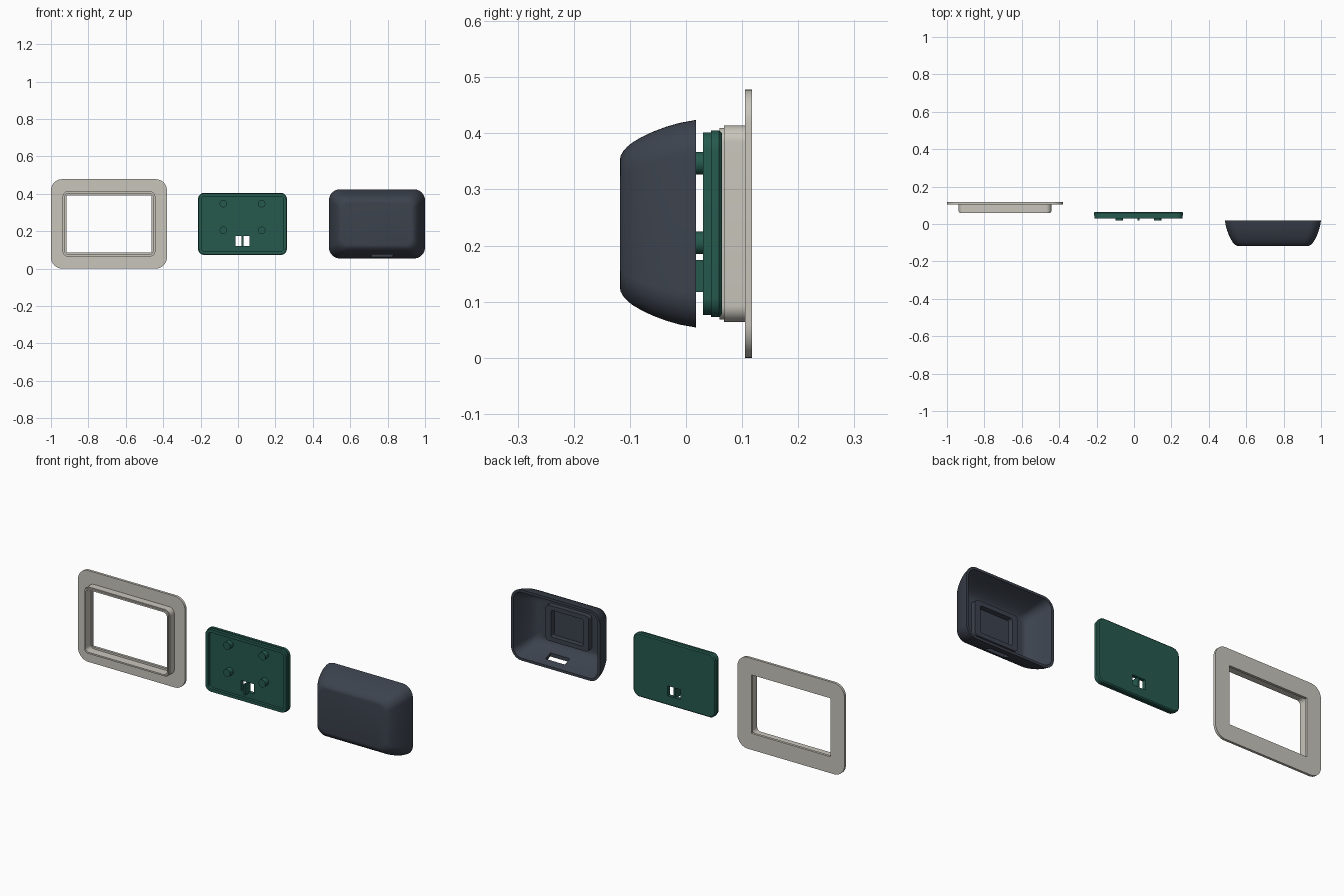
import bpy, bmesh, math

if "Cube" in bpy.data.objects:
    bpy.data.objects.remove(bpy.data.objects["Cube"])

ZC = 0.239  # shared centre height


def material(name, rgb):
    m = bpy.data.materials.new(name)
    m.diffuse_color = (*rgb, 1)
    m.use_nodes = True
    m.node_tree.nodes["Principled BSDF"].inputs["Base Color"].default_value = m.diffuse_color
    return m


def new_object(name, bm, mat=None):
    bmesh.ops.recalc_face_normals(bm, faces=bm.faces)
    me = bpy.data.meshes.new(name)
    bm.to_mesh(me)
    bm.free()
    ob = bpy.data.objects.new(name, me)
    bpy.context.collection.objects.link(ob)
    if mat:
        me.materials.append(mat)
    return ob


def loft(name, xc, rings, mat, closed=False, seg=10):
    """Skin rounded rectangles (y, half width, half height, corner radius)."""
    bm = bmesh.new()
    loops = []
    for y, hx, hz, r in rings:
        loop = []
        for q, (sx, sz) in enumerate([(1, 1), (-1, 1), (-1, -1), (1, -1)]):
            for i in range(seg + 1):
                a = math.pi / 2 * (q + i / seg)
                loop.append(bm.verts.new((xc + sx * (hx - r) + r * math.cos(a), y,
                                          ZC + sz * (hz - r) + r * math.sin(a))))
        loops.append(loop)
    pairs = list(zip(loops, loops[1:]))
    if closed:
        pairs.append((loops[-1], loops[0]))
    else:
        bm.faces.new(loops[0])
        bm.faces.new(loops[-1])
    for a, b in pairs:
        n = len(a)
        for i in range(n):
            j = (i + 1) % n
            bm.faces.new((a[i], a[j], b[j], b[i]))
    return new_object(name, bm, mat)


def cylinder(name, x, z, r, y0, y1, mat=None):
    bm = bmesh.new()
    bmesh.ops.create_cone(bm, cap_ends=True, segments=32, radius1=r, radius2=r, depth=y1 - y0)
    for v in bm.verts:
        v.co = (x + v.co.x, (y0 + y1) / 2 + v.co.z, z + v.co.y)
    return new_object(name, bm, mat)


def box(name, x0, x1, y0, y1, z0, z1, mat=None):
    bm = bmesh.new()
    bmesh.ops.create_cube(bm, size=1)
    for v in bm.verts:
        v.co = ((x0 + x1) / 2 + v.co.x * (x1 - x0), (y0 + y1) / 2 + v.co.y * (y1 - y0),
                (z0 + z1) / 2 + v.co.z * (z1 - z0))
    return new_object(name, bm, mat)


def cut(ob, cutter):
    cutter.hide_render = True
    mod = ob.modifiers.new("cut", 'BOOLEAN')
    mod.operation, mod.solver, mod.object = 'DIFFERENCE', 'EXACT', cutter
    bpy.context.view_layer.objects.active = ob
    bpy.ops.object.modifier_apply(modifier=mod.name)
    bpy.data.objects.remove(cutter)


cream = material("cream_plastic", (0.58, 0.56, 0.50))
green = material("green_plastic", (0.019, 0.102, 0.076))
slate = material("slate_plastic", (0.045, 0.055, 0.075))

# Wall frame: flat flange with a stepped collar and square-cornered opening
loft("wall_frame", -0.69, [
    (0.118, 0.31, 0.239, 0.06), (0.105, 0.31, 0.239, 0.06),
    (0.105, 0.248, 0.175, 0.03), (0.068, 0.248, 0.175, 0.03),
    (0.068, 0.244, 0.171, 0.026), (0.060, 0.244, 0.171, 0.026),
    (0.060, 0.236, 0.163, 0.02), (0.105, 0.236, 0.163, 0.02),
    (0.105, 0.228, 0.153, 0.001), (0.118, 0.228, 0.153, 0.001)], cream, closed=True)

# Mounting plate: chamfered back, raised rim on the front
PX = 0.024
plate = loft("mounting_plate", PX, [
    (0.064, 0.233, 0.161, 0.03), (0.059, 0.238, 0.1665, 0.035),
    (0.045, 0.238, 0.1665, 0.035), (0.045, 0.234, 0.1625, 0.031),
    (0.030, 0.234, 0.1625, 0.031), (0.030, 0.219, 0.147, 0.018),
    (0.045, 0.219, 0.147, 0.018)], green)
cut(plate, cylinder("centre_hole", PX, 0.28, 0.016, 0, 0.1))
for s in (-1, 1):
    cut(plate, cylinder("screw_recess", PX + s * 0.149, 0.206, 0.053, 0.058, 0.1))
    cut(plate, cylinder("screw_hole", PX + s * 0.149, 0.206, 0.013, 0, 0.1))
cut(plate, box("cable_hole", -0.013, 0.062, 0, 0.1, 0.122, 0.174))

# Standoff posts and the tab across the cable hole
for s in (-1, 1):
    for z in (0.347, 0.205):
        cylinder("standoff_post", PX + s * 0.102, z, 0.02, 0.018, 0.052, green)
box("cable_tab", 0.020, 0.029, 0.018, 0.062, 0.117, 0.174, green)

# Cover: hollow domed shell with a raised pocket inside its front wall
CX, HX, HZ = 0.743, 0.257, 0.185
curve = [(0.018, 0), (-0.01, 0.005), (-0.035, 0.012), (-0.06, 0.0215), (-0.08, 0.031),
         (-0.096, 0.0405), (-0.105, 0.048), (-0.112, 0.056), (-0.1165, 0.064), (-0.118, 0.072)]
outer = [(y, HX - d, HZ - d, 0.06 - d * 0.3) for y, d in curve]
inner = [(y + (0.013 if y < 0 else 0), HX - d - 0.013, HZ - d - 0.013, 0.047 - d * 0.3)
         for y, d in curve if y != -0.01]
pocket = [(-0.105, 0.093, 0.07, 0.008), (-0.078, 0.093, 0.07, 0.008),
          (-0.078, 0.125, 0.093, 0.02), (-0.105, 0.125, 0.093, 0.02)]
cover = loft("cover_shell", CX, pocket + inner[::-1] + outer, slate)
cut(cover, cylinder("light_hole", 0.585, 0.35, 0.013, -0.2, -0.05))
cut(cover, box("cable_slot", 0.715, 0.828, -0.06, -0.02, 0.0, 0.12))

# Smooth rounded surfaces, keep edges sharp
for ob in bpy.context.scene.objects:
    bpy.ops.object.select_all(action='DESELECT')
    ob.select_set(True)
    bpy.context.view_layer.objects.active = ob
    bpy.ops.object.shade_smooth_by_angle(angle=math.radians(30))
